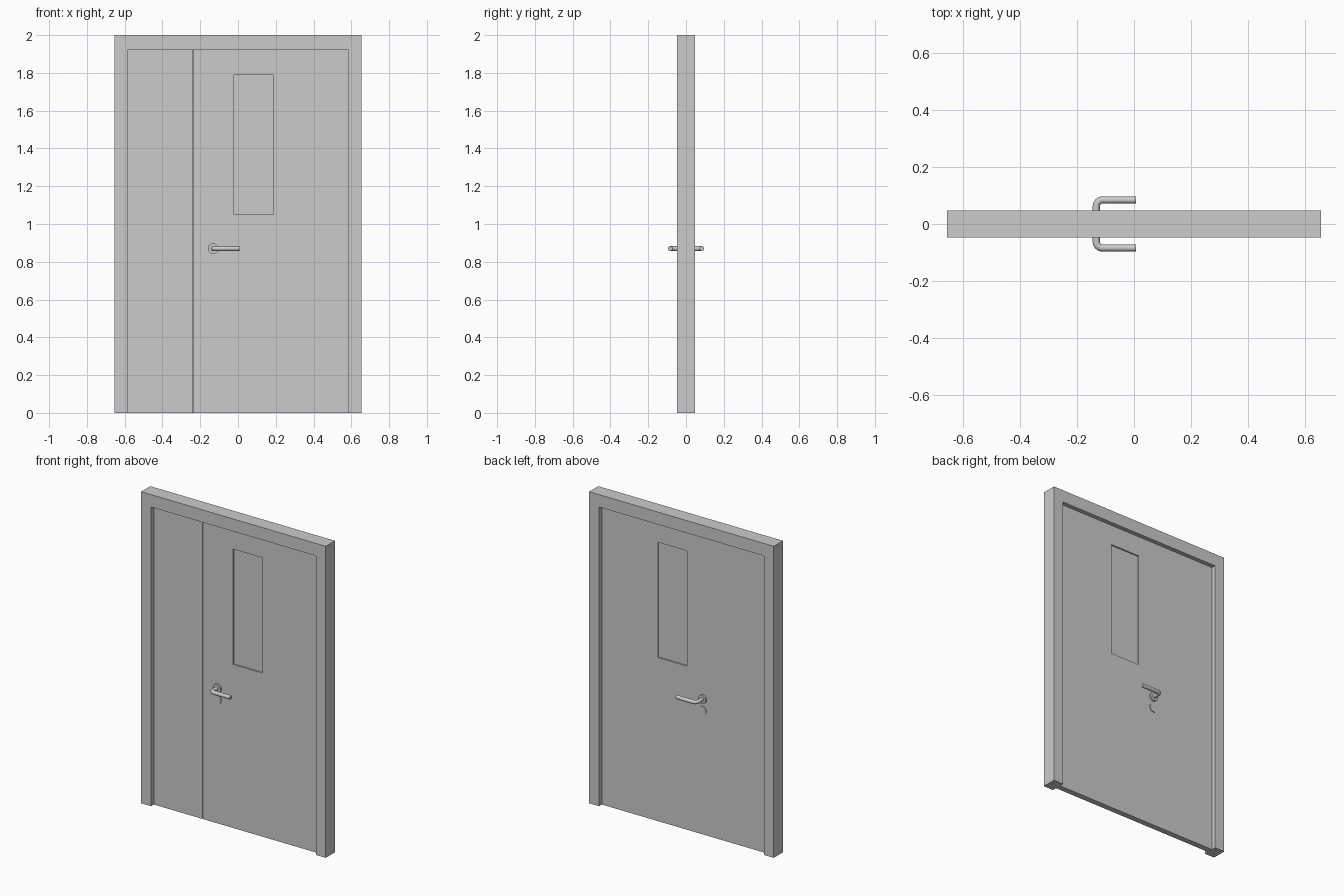
import bpy, bmesh, math
from mathutils import Vector

if "Cube" in bpy.data.objects:
    bpy.data.objects.remove(bpy.data.objects["Cube"])

HW, HD, H = 0.655, 0.0465, 2.0      # frame half width, half depth, height
OX, OZ = 0.585, 1.92                # opening half width and height
LT = 0.0185                         # leaf half thickness
SPLIT, GAP = -0.238, 0.004          # meeting line of the two leaves
HX, HZ, LOCK_Z = -0.132, 0.87, 0.795


def box(name, x0, x1, y0, y1, z0, z1):
    bpy.ops.mesh.primitive_cube_add(size=1, location=((x0 + x1) / 2, (y0 + y1) / 2, (z0 + z1) / 2))
    ob = bpy.context.object
    ob.name = name
    ob.scale = (x1 - x0, y1 - y0, z1 - z0)
    bpy.ops.object.transform_apply(location=False, rotation=False, scale=True)
    return ob


def disc(name, x, z, radius, side, out):
    y0, y1 = side * (LT - 0.002), side * (LT + out)
    bpy.ops.mesh.primitive_cylinder_add(vertices=32, radius=radius, depth=abs(y1 - y0),
                                        location=(x, (y0 + y1) / 2, z), rotation=(math.pi / 2, 0, 0))
    ob = bpy.context.object
    ob.name = name
    bpy.ops.object.shade_smooth_by_angle(angle=math.radians(35))
    return ob


# Door frame: inverted U profile extruded through the wall depth
bm = bmesh.new()
profile = [(-HW, 0), (-OX, 0), (-OX, OZ), (OX, OZ), (OX, 0), (HW, 0), (HW, H), (-HW, H)]
face = bm.faces.new([bm.verts.new((x, -HD, z)) for x, z in profile])
ext = bmesh.ops.extrude_face_region(bm, geom=[face])
moved = [g for g in ext["geom"] if isinstance(g, bmesh.types.BMVert)]
bmesh.ops.translate(bm, verts=moved, vec=(0, 2 * HD, 0))
bmesh.ops.recalc_face_normals(bm, faces=bm.faces)
mesh = bpy.data.meshes.new("door_frame")
bm.to_mesh(mesh)
bm.free()
bpy.context.collection.objects.link(bpy.data.objects.new("door_frame", mesh))

# Narrow fixed leaf, wide active leaf, and the strip closing the joint flush at the back
box("fixed_leaf", -OX, SPLIT - GAP / 2, -LT, LT, 0, OZ)
leaf = box("active_leaf", SPLIT + GAP / 2, OX, -LT, LT, 0, OZ)
box("meeting_strip", SPLIT - GAP / 2, SPLIT + GAP / 2, -LT + 0.012, LT, 0, OZ)

# Window opening and its slightly recessed pane
WX0, WX1, WZ0, WZ1 = -0.021, 0.187, 1.05, 1.79
cutter = box("window_cutter", WX0, WX1, -0.1, 0.1, WZ0, WZ1)
cut = leaf.modifiers.new("window", "BOOLEAN")
cut.operation = "DIFFERENCE"
cut.solver = "EXACT"
cut.object = cutter
bpy.ops.object.select_all(action="DESELECT")
leaf.select_set(True)
bpy.context.view_layer.objects.active = leaf
bpy.ops.object.modifier_apply(modifier=cut.name)
bpy.data.objects.remove(cutter)
box("window_pane", WX0, WX1, -LT + 0.009, LT - 0.009, WZ0, WZ1)


def lever(name, side):
    """Round bar leaving the door, turning through a bend, running sideways."""
    reach, bend = 0.084, 0.022
    pts = [Vector((HX, side * LT, HZ))]
    for i in range(9):
        a = math.pi / 2 * i / 8
        pts.append(Vector((HX + bend * (1 - math.cos(a)), side * (reach - bend + bend * math.sin(a)), HZ)))
    pts.append(Vector((0.007, side * reach, HZ)))
    cu = bpy.data.curves.new(name, "CURVE")
    cu.dimensions = "3D"
    cu.bevel_depth = 0.0125
    cu.bevel_resolution = 6
    cu.use_fill_caps = True
    sp = cu.splines.new("POLY")
    sp.points.add(len(pts) - 1)
    for p, v in zip(sp.points, pts):
        p.co = (*v, 1)
    ob = bpy.data.objects.new(name, cu)
    bpy.context.collection.objects.link(ob)
    bpy.ops.object.select_all(action="DESELECT")
    ob.select_set(True)
    bpy.context.view_layer.objects.active = ob
    bpy.ops.object.convert(target="MESH")
    bpy.ops.object.shade_smooth_by_angle(angle=math.radians(35))


# Handle set on both sides: rose, lever and lock cover
for side, tag in ((-1, "front"), (1, "back")):
    disc(tag + "_handle_rose", HX, HZ, 0.028, side, 0.01)
    lever(tag + "_handle_lever", side)
    disc(tag + "_lock_cover", HX, LOCK_Z, 0.027, side, 0.005)
